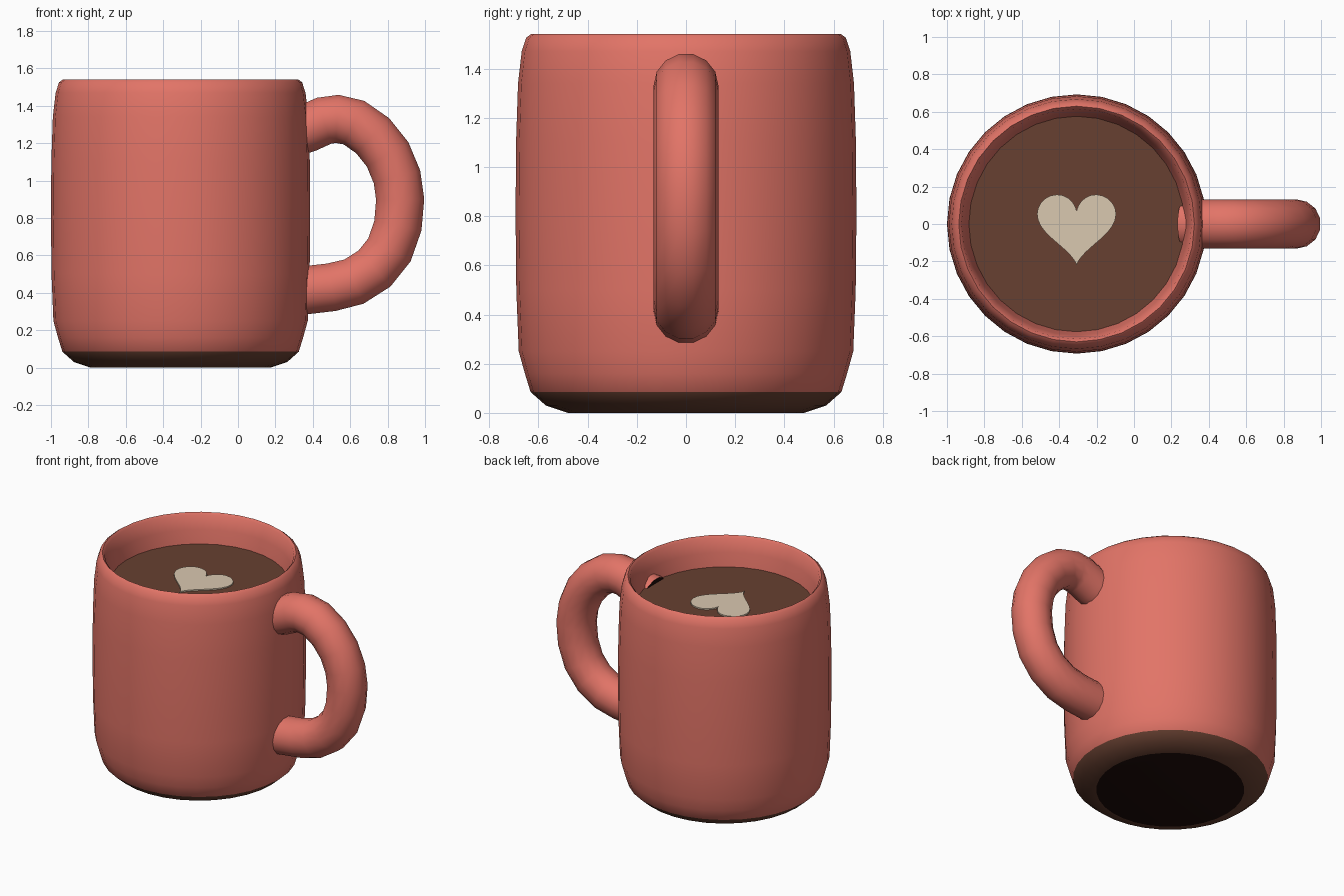
import bpy, bmesh, math
from mathutils import Vector

if "Cube" in bpy.data.objects:
    bpy.data.objects.remove(bpy.data.objects["Cube"], do_unlink=True)

AXIS_X = -0.307   # centre of the cup
SIDES = 32


def material(name, srgb):
    col = [((c / 255 + 0.055) / 1.055) ** 2.4 for c in srgb] + [1.0]
    mat = bpy.data.materials.new(name)
    mat.use_nodes = True
    mat.diffuse_color = col
    mat.node_tree.nodes["Principled BSDF"].inputs["Base Color"].default_value = col
    return mat


glaze = material("coral glaze", (226, 116, 103))
coffee_brown = material("coffee brown", (103, 64, 49))
cream = material("milk cream", (218, 200, 176))
dark = material("dark brown", (30, 12, 9))


def finish(name, bm, mats, angle=40):
    bmesh.ops.recalc_face_normals(bm, faces=bm.faces)
    mesh = bpy.data.meshes.new(name)
    bm.to_mesh(mesh)
    bm.free()
    obj = bpy.data.objects.new(name, mesh)
    bpy.context.collection.objects.link(obj)
    for m in mats:
        mesh.materials.append(m)
    bpy.ops.object.select_all(action="DESELECT")
    bpy.context.view_layer.objects.active = obj
    obj.select_set(True)
    bpy.ops.object.shade_smooth_by_angle(angle=math.radians(angle))
    return obj


def bridge(bm, rings):
    for a, b in zip(rings, rings[1:]):
        n = len(a)
        for i in range(n):
            j = (i + 1) % n
            bm.faces.new((a[i], a[j], b[j], b[i]))


def circle(bm, r, z):
    steps = [math.tau * i / SIDES for i in range(SIDES)]
    return [bm.verts.new((AXIS_X + r * math.cos(t), r * math.sin(t), z)) for t in steps]


# Cup: turned outer wall, rim and inner wall, with a bare brown foot
profile = [(0.48, 0), (0.57, 0.03), (0.632, 0.085), (0.655, 0.16), (0.68, 0.25),
           (0.69, 0.5), (0.693, 0.8), (0.691, 1.1), (0.683, 1.34), (0.668, 1.47),
           (0.65, 1.525), (0.63, 1.54), (0.615, 1.525), (0.595, 1.43),
           (0.575, 1.33), (0.56, 1.2)]
bm = bmesh.new()
rings = [circle(bm, r, z) for r, z in profile]
bridge(bm, rings)
bm.faces.new(rings[0])
bm.faces.new(rings[-1])
for f in bm.faces:
    top = max(v.co.z for v in f.verts)
    f.material_index = 2 if top < 0.01 else 1 if top < 0.1 else 0
finish("cup", bm, [glaze, coffee_brown, dark])

# Coffee surface
bm = bmesh.new()
bm.faces.new(circle(bm, 0.577, 1.335))
coffee = finish("coffee", bm, [coffee_brown])

# Milk heart floating on the coffee
bm = bmesh.new()
outline = []
for i in range(48):
    t = math.tau * i / 48
    x = 16 * math.sin(t) ** 3
    y = 13 * math.cos(t) - 5 * math.cos(2 * t) - 2 * math.cos(3 * t) - math.cos(4 * t)
    outline.append(bm.verts.new((AXIS_X + x * 0.0132, y * 0.0132, 1.336)))
base = bm.faces.new(outline)
lid = bmesh.ops.extrude_face_region(bm, geom=[base])["geom"]
bmesh.ops.translate(bm, vec=(0, 0, 0.009), verts=[v for v in lid if isinstance(v, bmesh.types.BMVert)])
finish("milk_heart", bm, [cream])

# Handle: round tube swept along a bent path in the xz plane
path = [(0.27, 1.25), (0.37, 1.28), (0.46, 1.32), (0.53, 1.33), (0.62, 1.31),
        (0.72, 1.24), (0.80, 1.14), (0.85, 1.02), (0.867, 0.9), (0.855, 0.76),
        (0.81, 0.63), (0.73, 0.53), (0.62, 0.46), (0.5, 0.43), (0.37, 0.415), (0.3, 0.41)]
pts = [Vector((x, 0, z)) for x, z in path]
bm = bmesh.new()
rings = []
for i, p in enumerate(pts):
    along = (pts[min(i + 1, len(pts) - 1)] - pts[max(i - 1, 0)]).normalized()
    side = Vector((0, 1, 0))
    out = along.cross(side)
    steps = [math.tau * k / 14 for k in range(14)]
    rings.append([bm.verts.new(p + 0.132 * (side * math.cos(t) + out * math.sin(t))) for t in steps])
bridge(bm, rings)
for ring in (rings[0], rings[-1]):
    bm.faces.new(ring).material_index = 1
finish("handle", bm, [glaze, dark], 50)
